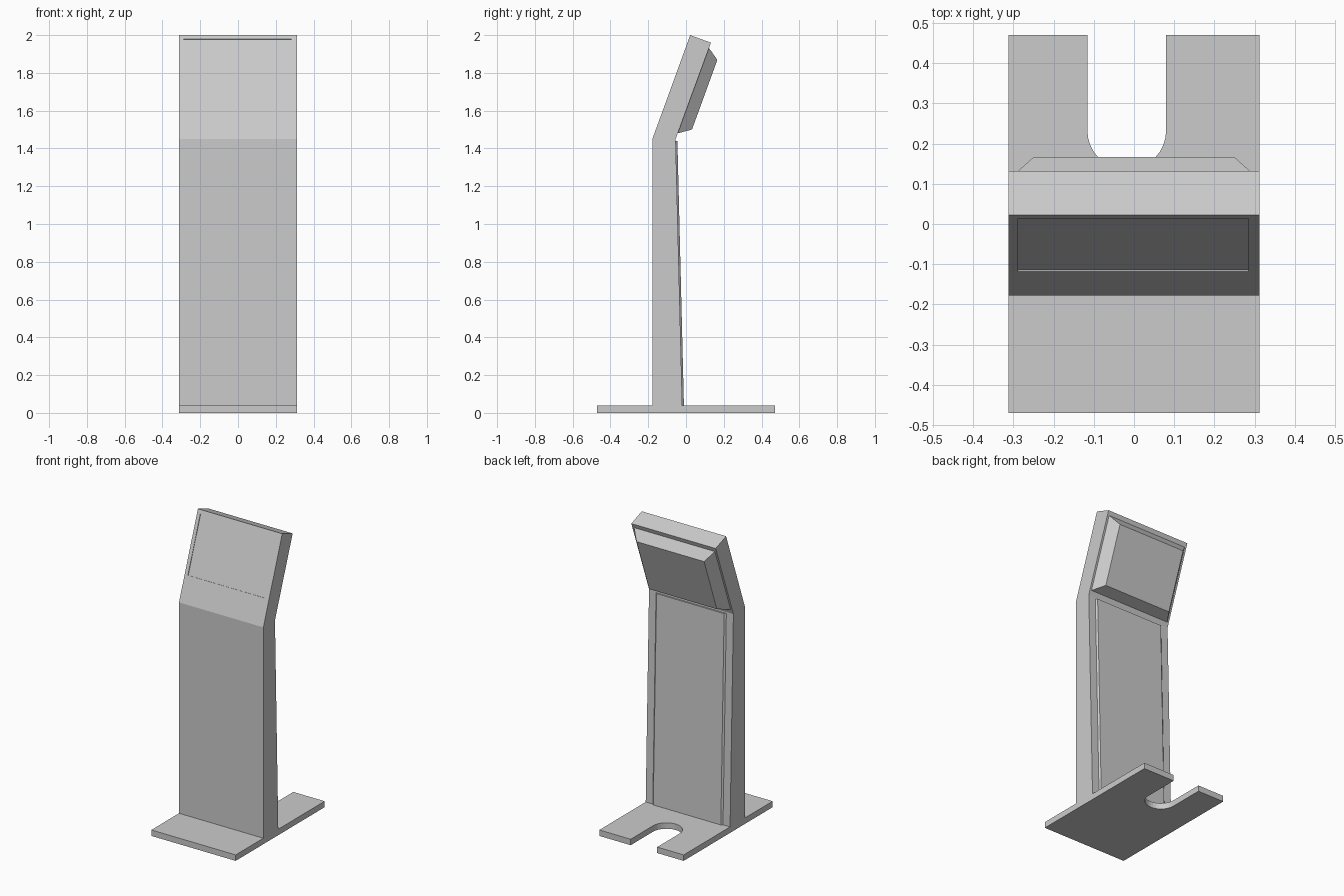
import bpy, bmesh
from math import sin, cos, pi, radians

if "Cube" in bpy.data.objects:
    bpy.data.objects.remove(bpy.data.objects["Cube"])

W = 0.312            # half width
T = radians(20)      # backward tilt of the head


def finish(name, bm):
    bmesh.ops.recalc_face_normals(bm, faces=bm.faces)
    me = bpy.data.meshes.new(name)
    bm.to_mesh(me)
    bm.free()
    ob = bpy.data.objects.new(name, me)
    bpy.context.collection.objects.link(ob)
    return ob


def prism(name, pts, offset):
    """Extrude a closed outline of 3D points along an offset."""
    bm = bmesh.new()
    face = bm.faces.new([bm.verts.new(p) for p in pts])
    ext = bmesh.ops.extrude_face_region(bm, geom=[face])
    verts = [g for g in ext["geom"] if isinstance(g, bmesh.types.BMVert)]
    bmesh.ops.translate(bm, vec=offset, verts=verts)
    return finish(name, bm)


def loft(name, lower, upper):
    """Closed solid between two four-point loops."""
    bm = bmesh.new()
    a = [bm.verts.new(p) for p in lower]
    b = [bm.verts.new(p) for p in upper]
    bm.faces.new(a)
    bm.faces.new(b)
    for i in range(4):
        j = (i + 1) % 4
        bm.faces.new((a[i], a[j], b[j], b[i]))
    return finish(name, bm)


def head(x, s, n):
    """Head coordinates: s up the sloped front, n into the head."""
    return (x, -0.178 + s * sin(T) + n * cos(T), 1.45 + s * cos(T) - n * sin(T))


def head_rect(x0, x1, s0, s1, n):
    return [head(x0, s0, n), head(x1, s0, n), head(x1, s1, n), head(x0, s1, n)]


# base plate with a rounded cable notch
cx, cy, r = -0.018, 0.233, 0.098
arc = [(cx + r * cos(a), cy + r * sin(a)) for a in [-pi * i / 16 for i in range(17)]]
outline = [(-W, 0.47), (-W, -0.47), (W, -0.47), (W, 0.47), (cx + r, 0.47)]
outline += arc + [(cx - r, 0.47)]
prism("base_plate", [(x, y, 0) for x, y in outline], (0, 0, 0.04))

# column and tilted head in one bent profile
side = [(-0.178, 0.04), (-0.02, 0.04), (-0.055, 1.45),
        head(0, 0.585, 0.117)[1:], head(0, 0.585, 0)[1:], (-0.178, 1.45)]
body = prism("column_and_head", [(-W, y, z) for y, z in side], (2 * W, 0, 0))

# shallow screen recess
cutter = loft("screen_cutter", head_rect(-0.288, 0.284, 0.175, 0.562, -0.03),
              head_rect(-0.288, 0.284, 0.175, 0.562, 0.004))
cutter.hide_render = True
cutter.hide_set(True)
cut = body.modifiers.new("screen_recess", 'BOOLEAN')
cut.operation = 'DIFFERENCE'
cut.solver = 'EXACT'
cut.object = cutter

# chamfered housing behind the screen
loft("rear_housing", head_rect(-0.30, 0.30, 0.074, 0.556, 0.116),
     head_rect(-0.25, 0.25, 0.119, 0.511, 0.18))


# raised service panel on the back of the column
def panel_loop(hw, dy):
    return [(-hw, -0.02 + dy, 0.04), (hw, -0.02 + dy, 0.04),
            (hw, -0.0545 + dy, 1.44), (-hw, -0.0545 + dy, 1.44)]


loft("service_panel", panel_loop(0.262, -0.002), panel_loop(0.25, 0.009))
